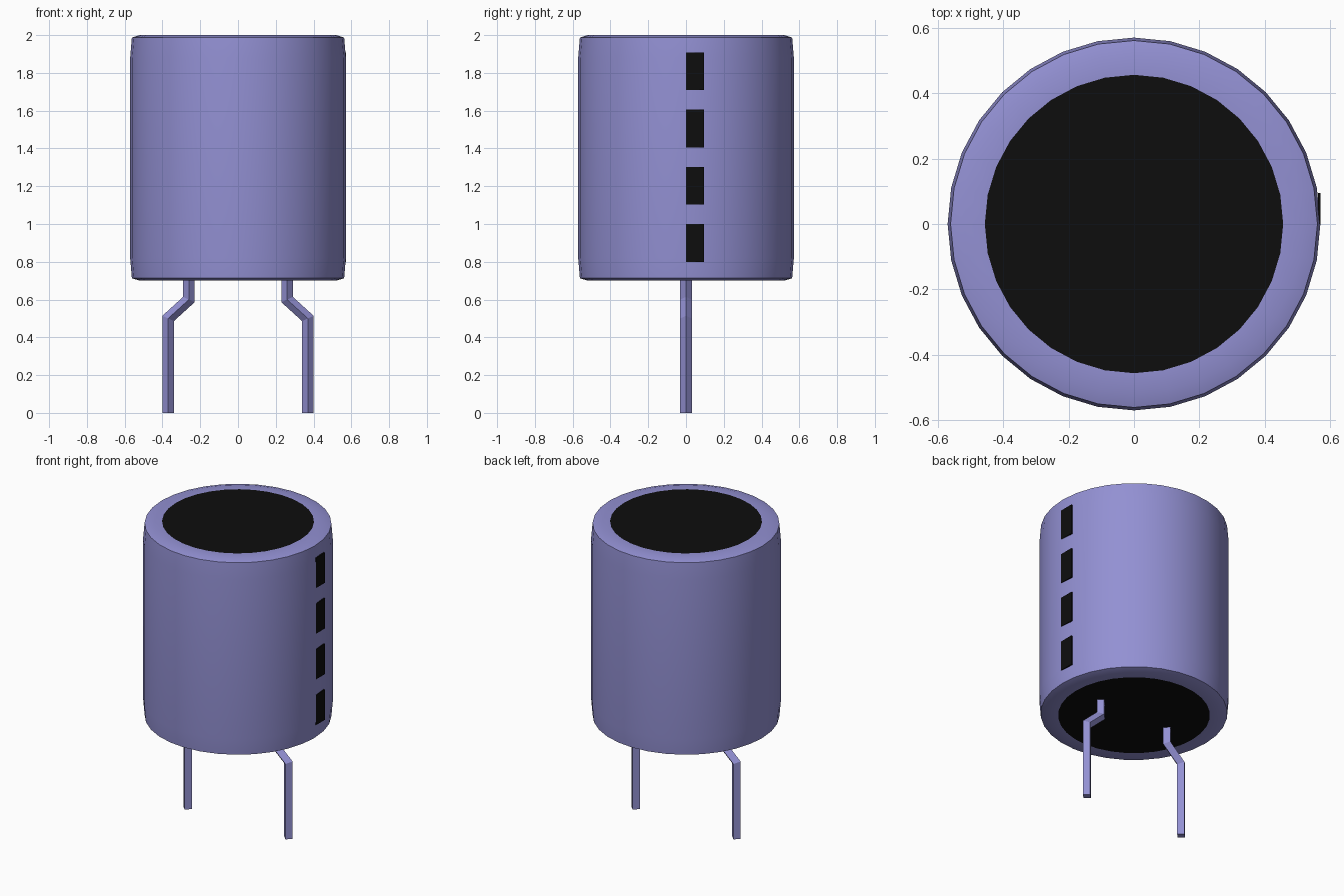
import bpy
import bmesh
import math
from mathutils import Vector

cube = bpy.data.objects.get("Cube")
if cube:
    bpy.data.objects.remove(cube, do_unlink=True)


def material(name, color):
    mat = bpy.data.materials.new(name)
    mat.use_nodes = True
    mat.diffuse_color = (*color, 1)
    bsdf = next(n for n in mat.node_tree.nodes if n.type == "BSDF_PRINCIPLED")
    bsdf.inputs["Base Color"].default_value = (*color, 1)
    return mat


violet = material("soft violet", (0.29, 0.28, 0.65))
black = material("black", (0.004, 0.004, 0.004))


def finish(bm, name, *mats):
    bmesh.ops.recalc_face_normals(bm, faces=bm.faces[:])
    mesh = bpy.data.meshes.new(name)
    bm.to_mesh(mesh)
    bm.free()
    obj = bpy.data.objects.new(name, mesh)
    bpy.context.collection.objects.link(obj)
    for mat in mats:
        mesh.materials.append(mat)
    return obj


def bridge(bm, loops):
    """Skin consecutive vertex loops with quads and cap both ends."""
    n = len(loops[0])
    for a, b in zip(loops, loops[1:]):
        for i in range(n):
            j = (i + 1) % n
            bm.faces.new((a[i], a[j], b[j], b[i]))
    return bm.faces.new(loops[0]), bm.faces.new(loops[-1])


# Can body: half profile mirrored about its middle height, black end discs
SIDES = 32
MID = 1.35
half = [(0.457, 0.65), (0.52, 0.65), (0.562, 0.637), (0.571, 0.53)]
profile = [(r, MID - h) for r, h in half] + [(r, MID + h) for r, h in reversed(half)]
bm = bmesh.new()
rings = []
for r, z in profile:
    angles = [math.tau * i / SIDES for i in range(SIDES)]
    rings.append([bm.verts.new((r * math.cos(a), r * math.sin(a), z)) for a in angles])
for cap in bridge(bm, rings):
    cap.material_index = 1
body = finish(bm, "can_body", violet, black)
bpy.ops.object.select_all(action="DESELECT")
body.select_set(True)
bpy.context.view_layer.objects.active = body
bpy.ops.object.shade_smooth_by_angle(angle=math.radians(30))

# Polarity dashes: thin plates on the +x side
for k in range(4):
    bm = bmesh.new()
    bmesh.ops.create_cube(bm, size=1)
    bmesh.ops.scale(bm, verts=bm.verts[:], vec=(0.009, 0.095, 0.2))
    bmesh.ops.translate(bm, verts=bm.verts[:], vec=(0.5675, 0.0475, 0.9 + 0.303 * k))
    finish(bm, f"polarity_dash_{k + 1}", black)

# Bent wire legs: diamond section with mitred bends
path = [Vector(p) for p in ((0.26, 0, 0.72), (0.26, 0, 0.6), (0.37, 0, 0.5), (0.37, 0, 0))]
WIRE = 0.031
for side, name in ((1, "left_leg"), (-1, "right_leg")):
    bm = bmesh.new()
    loops = []
    for i, p in enumerate(path):
        before = (p - path[max(i - 1, 0)]).normalized()
        after = (path[min(i + 1, len(path) - 1)] - p).normalized()
        tangent = (before + after).normalized()
        stretch = 1 / tangent.dot(after if after.length else before)
        across = Vector((-tangent.z, 0, tangent.x)) * WIRE * stretch
        depth = Vector((0, WIRE, 0))
        loop = []
        for offset in (across, depth, -across, -depth):
            v = p + offset
            loop.append(bm.verts.new((side * v.x, v.y, v.z)))
        loops.append(loop)
    bridge(bm, loops)
    finish(bm, name, violet)
